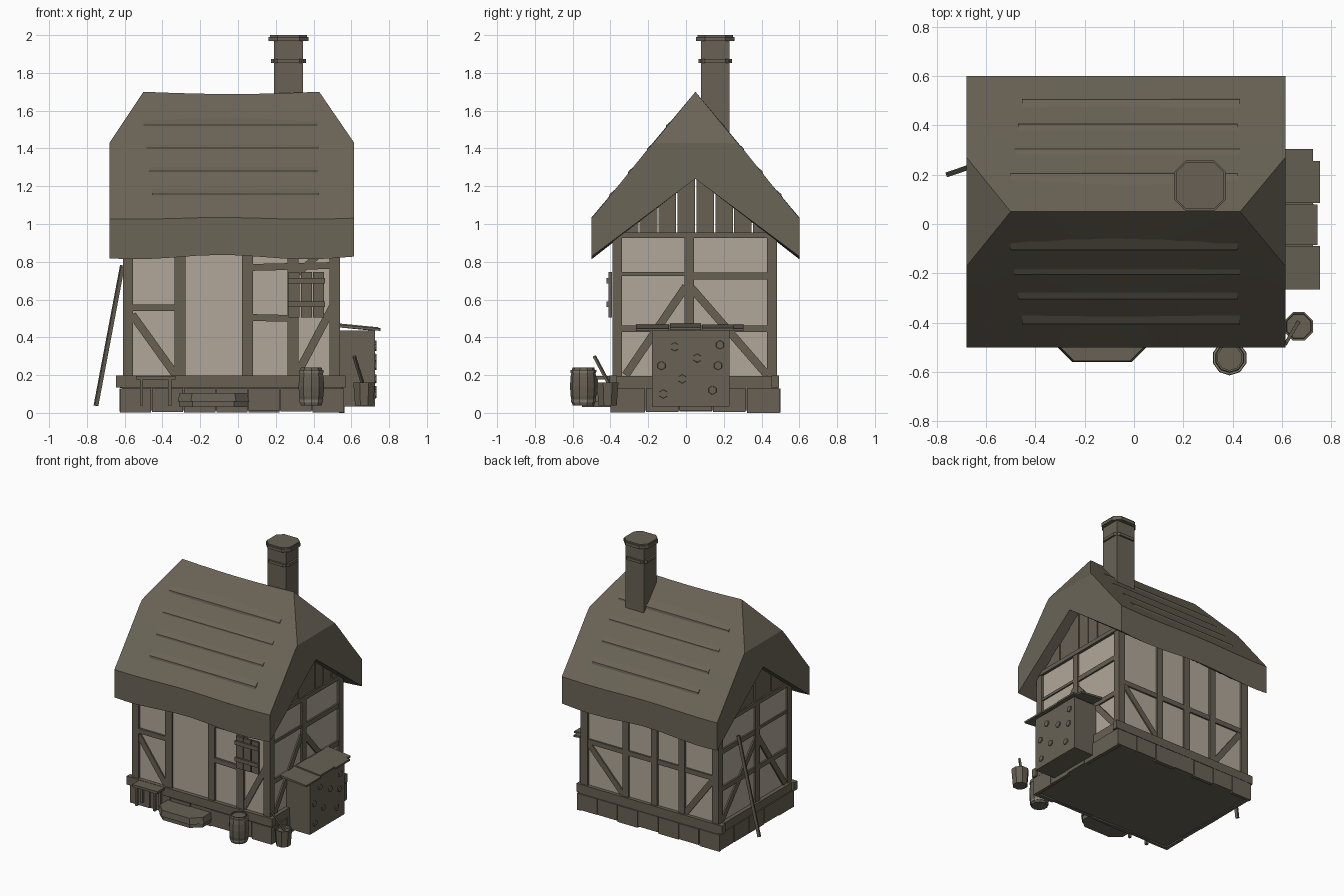
import bpy, bmesh, math, random
from mathutils import Vector

if "Cube" in bpy.data.objects:
    bpy.data.objects.remove(bpy.data.objects["Cube"])

random.seed(4)


def material(name, rgb):
    m = bpy.data.materials.new(name)
    m.diffuse_color = (*rgb, 1)
    m.use_nodes = True
    m.node_tree.nodes["Principled BSDF"].inputs["Base Color"].default_value = m.diffuse_color
    return m


TIMBER = material("timber", (0.135, 0.117, 0.086))
THATCH = material("thatch", (0.147, 0.128, 0.094))
STONE = material("stone", (0.138, 0.121, 0.09))
PLASTER = material("plaster", (0.44, 0.39, 0.32))
METAL = material("hoop_metal", (0.24, 0.215, 0.175))


def finish(name, bm, mat, smooth=None):
    bmesh.ops.recalc_face_normals(bm, faces=bm.faces)
    me = bpy.data.meshes.new(name)
    bm.to_mesh(me)
    bm.free()
    me.materials.append(mat)
    ob = bpy.data.objects.new(name, me)
    bpy.context.collection.objects.link(ob)
    if smooth:
        bpy.ops.object.select_all(action='DESELECT')
        ob.select_set(True)
        bpy.context.view_layer.objects.active = ob
        bpy.ops.object.shade_smooth_by_angle(angle=math.radians(smooth))
    return ob


def prism(name, poly, a, b, mat, frame=lambda u, v, w: (u, v, w), taper=1.0):
    """Extrude a 2D polygon from depth a to b, mapped to space by frame."""
    bm = bmesh.new()
    cu = sum(p[0] for p in poly) / len(poly)
    cv = sum(p[1] for p in poly) / len(poly)
    lo = [bm.verts.new(frame(u, v, a)) for u, v in poly]
    hi = [bm.verts.new(frame(cu + (u - cu) * taper, cv + (v - cv) * taper, b)) for u, v in poly]
    bm.faces.new(lo)
    bm.faces.new(hi)
    n = len(poly)
    for i in range(n):
        bm.faces.new((lo[i], lo[(i + 1) % n], hi[(i + 1) % n], hi[i]))
    return finish(name, bm, mat)


def rect(u0, u1, v0, v1):
    return [(u0, v0), (u1, v0), (u1, v1), (u0, v1)]


def box(name, x0, x1, y0, y1, z0, z1, mat):
    return prism(name, rect(x0, x1, y0, y1), z0, z1, mat)


def ngon(cx, cy, rx, ry, n, turn=0.5):
    return [(cx + rx * math.cos(2 * math.pi * (i + turn) / n),
             cy + ry * math.sin(2 * math.pi * (i + turn) / n)) for i in range(n)]


def beam(name, p, q, width, frame, a=-0.02, b=0.015, mat=TIMBER):
    """Straight timber between two wall points."""
    p, q = Vector(p), Vector(q)
    d = (q - p).normalized()
    s = Vector((-d.y, d.x)) * width / 2
    prism(name, [p - s, q - s, q + s, p + s], a, b, mat, frame)


def lathe(name, x, y, profile, n, mat):
    bm = bmesh.new()
    rings = [[bm.verts.new((u, v, z)) for u, v in ngon(x, y, r, r, n)] for r, z in profile]
    for r0, r1 in zip(rings, rings[1:]):
        for i in range(n):
            bm.faces.new((r0[i], r0[(i + 1) % n], r1[(i + 1) % n], r1[i]))
    bm.faces.new(rings[0])
    bm.faces.new(rings[-1])
    return finish(name, bm, mat)


def rod(name, p, q, t, mat=TIMBER):
    p, q = Vector(p), Vector(q)
    rot = (q - p).to_track_quat('Z', 'Y')
    prism(name, rect(-t, t, -t, t), 0, (q - p).length, mat,
          lambda u, v, w: p + rot @ Vector((u, v, w)))


# Wall frames: (along, height, outward)
front = lambda u, v, w: (u, -0.375 - w, v)
back = lambda u, v, w: (u, 0.465 + w, v)
right = lambda u, v, w: (0.525 + w, u, v)
left = lambda u, v, w: (-0.595 - w, u, v)

# Foundation with slightly uneven stones
box("foundation", -0.615, 0.55, -0.385, 0.49, 0.012, 0.14, STONE)
for i in range(7):
    x0 = -0.625 + i * 0.17
    for y in (-0.385, 0.485):
        o = random.uniform(0.008, 0.016)
        box("foundation_stone", x0, x0 + 0.165, y - o, y + o, random.uniform(0, 0.012), 0.128, STONE)
for i in range(5):
    y0 = -0.39 + i * 0.178
    for x in (-0.612, 0.548):
        o = random.uniform(0.008, 0.016)
        box("foundation_stone", x - o, x + o, y0, y0 + 0.172, random.uniform(0, 0.012), 0.128, STONE)

# Plaster core and sills
box("plaster_walls", -0.595, 0.525, -0.375, 0.465, 0.13, 0.95, PLASTER)
for y in (-0.385, 0.472):
    box("long_sill", -0.645, 0.568, y - 0.02, y + 0.02, 0.135, 0.198, TIMBER)
for x in (-0.605, 0.535):
    box("side_sill", x - 0.02, x + 0.02, -0.39, 0.485, 0.133, 0.195, TIMBER)

# Corner posts
for x in (-0.61, 0.485):
    for y in (-0.39, 0.43):
        box("corner_post", x, x + 0.055, y, y + 0.052, 0.18, 0.95, TIMBER)

# Front timbers
for u in (-0.307, 0.05, 0.29):
    beam("front_post", (u, 0.18), (u, 0.95), 0.058, front)
beam("front_left_rail", (-0.56, 0.557), (-0.33, 0.557), 0.036, front)
beam("front_left_brace", (-0.56, 0.52), (-0.33, 0.2), 0.042, front, b=0.01)
beam("front_mid_rail", (0.07, 0.505), (0.28, 0.5), 0.036, front)
beam("front_top_rail", (0.07, 0.77), (0.49, 0.78), 0.036, front)
beam("front_right_brace", (0.31, 0.2), (0.5, 0.56), 0.042, front, b=0.01)
beam("front_upper_brace", (0.32, 0.74), (0.46, 0.87), 0.036, front, b=0.01)

# Back timbers
for u in (0.17, -0.07, -0.3):
    beam("back_post", (u, 0.18), (u, 0.95), 0.05, back)
beam("back_rail", (-0.57, 0.53), (0.5, 0.53), 0.036, back, b=0.012)
beam("back_brace", (0.49, 0.52), (0.19, 0.2), 0.042, back, b=0.01)
beam("back_brace", (-0.56, 0.52), (-0.32, 0.2), 0.042, back, b=0.01)

# Side timbers and gable boards
for side in (left, right):
    beam("side_post", (0.018, 0.18), (0.018, 0.95), 0.05, side)
    beam("side_top_beam", (-0.38, 0.94), (0.475, 0.94), 0.03, side, b=0.02)
    beam("side_mid_rail", (-0.35, 0.445), (0.44, 0.445), 0.036, side, b=0.012)
    beam("side_upper_rail", (0.03, 0.725), (0.44, 0.725), 0.036, side, b=0.012)
    beam("side_upper_rail", (-0.35, 0.735), (0.0, 0.735), 0.02, side, b=0.01)
    beam("side_brace", (0.0, 0.67), (-0.32, 0.2), 0.042, side, b=0.01)
    beam("side_brace", (0.03, 0.66), (0.43, 0.2), 0.042, side, b=0.01)
    for i in range(8):
        y0 = -0.345 + i * 0.1
        y1 = y0 + 0.093
        top = lambda y: 1.28 - abs(y - 0.05) * 0.76
        poly = [(y0, 0.94), (y1, 0.94), (y1, top(y1)), (y0, top(y0))]
        if y0 < 0.05 < y1:
            poly.insert(3, (0.05, 1.28))
        prism("gable_board", poly, -0.01, 0.008 + 0.004 * (i % 2), TIMBER, side)

# Half-hipped thatched roof, lofted along x
RIDGE, EAVE, SLOPE = 1.70, 1.03, 0.67 / 0.55
stations = [-0.68, -0.59, -0.5, -0.35, -0.2, -0.05, 0.1, 0.25, 0.43, 0.52, 0.615]
bm = bmesh.new()
rows = []
for x in stations:
    t = max(0, (-0.5 - x) / 0.18, (x - 0.43) / 0.185)
    top = RIDGE - 0.27 * t - 0.012 * math.sin(math.pi * min(1, max(0, (x + 0.5) / 0.93)))
    half = (RIDGE - 0.27 * t - top) / SLOPE + 0.27 * t / SLOPE
    if t == 0:
        half = 0
    sway = 0.012 * math.sin(x * 7 + 2.2)
    outer = [(0.55, 0.825 + sway), (0.55, EAVE + sway * 0.4), (0.40, 1.213), (0.25, 1.4), (half, top)]
    row = [(0.05 - d, z) for d, z in outer] + [(0.05, top)]
    row += [(0.05 + d, z) for d, z in reversed(outer)] + [(0.05, 1.24)]
    rows.append([bm.verts.new((x, y, z)) for y, z in row])
n = len(rows[0])
for r0, r1 in zip(rows, rows[1:]):
    for i in range(n):
        bm.faces.new((r0[i], r0[(i + 1) % n], r1[(i + 1) % n], r1[i]))
# gable ends, split at the centre line
for r in (rows[0], rows[-1]):
    bm.faces.new(r[:6] + [r[11]])
    bm.faces.new(r[5:])
bmesh.ops.remove_doubles(bm, verts=bm.verts, dist=0.0005)
finish("thatched_roof", bm, THATCH, 30)

# Raised thatch courses, thin wedges along each slope
for s in (-1, 1):
    for k, d in enumerate((0.12, 0.22, 0.32, 0.42)):
        z = RIDGE - d * SLOPE
        prof = [(0.05 + s * (d - 0.03), z + 0.03 * SLOPE - 0.012),
                (0.05 + s * (d + 0.035), z - 0.035 * SLOPE + 0.012),
                (0.05 + s * (d + 0.04), z - 0.04 * SLOPE - 0.01)]
        prism("thatch_course", prof, -0.5 + 0.015 * k, 0.42 + 0.01 * (k % 2), THATCH,
              lambda u, v, w: (w, u, v))

# Chimney with band and octagonal cap
box("chimney_stack", 0.19, 0.345, 0.08, 0.23, 1.35, 1.975, STONE)
for nm, g, z0, z1 in (("chimney_band", 0.014, 1.853, 1.873), ("chimney_cap", 0.028, 1.968, 1.99),
                      ("chimney_cap_top", 0.02, 1.988, 2.0)):
    x0, x1, y0, y1, c = 0.19 - g, 0.345 + g, 0.08 - g, 0.23 + g, 0.02 + g
    prism(nm, [(x0 + c, y0), (x1 - c, y0), (x1, y0 + c), (x1, y1 - c), (x1 - c, y1),
               (x0 + c, y1), (x0, y1 - c), (x0, y0 + c)], z0, z1, STONE)

# Window shutter
for i in range(3):
    u = 0.268 + i * 0.065
    prism("shutter_plank", rect(u, u + 0.058, 0.505, 0.745), 0.018, 0.034, TIMBER, front)
for z in (0.56, 0.685):
    prism("shutter_batten", rect(0.265, 0.46, z, z + 0.03), 0.03, 0.046, TIMBER, front)

# Stone lean-to with projecting stones and slab roof
box("lean_to", 0.53, 0.725, -0.18, 0.23, 0.035, 0.435, STONE)
for y, z in ((-0.06, 0.35), (-0.02, 0.18), (0.14, 0.12), (0.17, 0.25), (0.06, 0.29),
             (-0.12, 0.1), (0.18, 0.36), (-0.13, 0.25)):
    prism("projecting_stone", ngon(y, z, 0.026, 0.026, 6), 0.715, 0.732, STONE,
          lambda u, v, w: (w, u, v), 0.85)
for y0, y1, x1, dz in ((-0.265, -0.09, 0.755, 0), (-0.085, 0.08, 0.745, 0.006), (0.085, 0.255, 0.755, 0.002),
                       (0.255, 0.305, 0.725, 0.0)):
    prism("lean_to_slab", [(0.54, 0.452 + dz), (x1, 0.434 + dz), (x1, 0.447 + dz), (0.54, 0.467 + dz)],
          y0, y1, TIMBER, lambda u, v, w: (u, w, v))

# Doorstep
prism("doorstep", [(-0.32, -0.49), (-0.25, -0.56), (-0.01, -0.56), (0.06, -0.49), (0.06, -0.385), (-0.32, -0.385)],
      0.06, 0.105, STONE, taper=0.94)
prism("doorstep_base", [(-0.31, -0.49), (-0.24, -0.55), (-0.02, -0.55), (0.05, -0.49), (0.05, -0.385), (-0.31, -0.385)],
      0.03, 0.06, STONE)

# Bench
box("bench_seat", -0.54, -0.33, -0.49, -0.4, 0.178, 0.196, TIMBER)
for x in (-0.52, -0.37):
    for y in (-0.485, -0.42):
        box("bench_leg", x, x + 0.018, y, y + 0.018, 0.04, 0.18, TIMBER)

# Barrel and hoops
lathe("barrel", 0.388, -0.543, [(0.058, 0.04), (0.068, 0.09), (0.071, 0.14), (0.068, 0.19),
                                (0.058, 0.24), (0.05, 0.24), (0.05, 0.23)], 10, TIMBER)
for z, r in ((0.055, 0.065), (0.21, 0.067)):
    lathe("barrel_hoop", 0.388, -0.543, [(r, z), (r + 0.002, z + 0.016)], 10, METAL)

# Bucket and ladle
lathe("bucket", 0.668, -0.415, [(0.052, 0.038), (0.062, 0.16), (0.054, 0.16), (0.052, 0.14)], 8, TIMBER)
rod("ladle", (0.665, -0.40, 0.14), (0.615, -0.485, 0.30), 0.007)

# Pole leaning on the left wall
rod("leaning_pole", (-0.752, 0.202, 0.038), (-0.612, 0.25, 0.78), 0.01)
